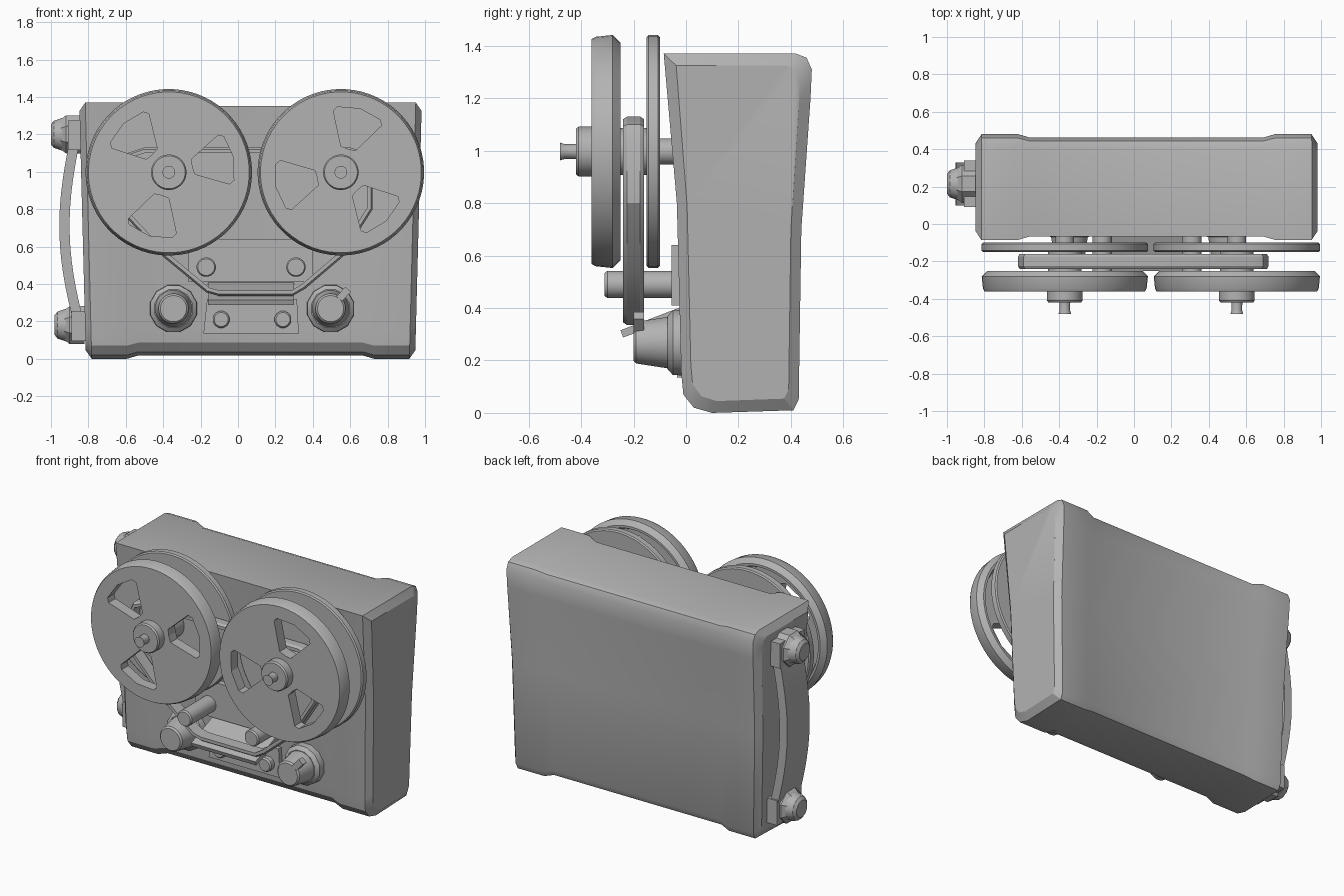
import bpy, bmesh
from math import sin, cos, pi, radians
from mathutils import Matrix, Vector

cube = bpy.data.objects.get("Cube")
if cube:
    bpy.data.objects.remove(cube, do_unlink=True)

grey = bpy.data.materials.new("plain_grey")
grey.use_nodes = True
grey.diffuse_color = (0.45, 0.45, 0.45, 1)
grey.node_tree.nodes["Principled BSDF"].inputs["Base Color"].default_value = (0.45, 0.45, 0.45, 1)


def finish(name, bm, smooth=True):
    bmesh.ops.recalc_face_normals(bm, faces=bm.faces)
    mesh = bpy.data.meshes.new(name)
    bm.to_mesh(mesh)
    bm.free()
    mesh.materials.append(grey)
    if smooth:
        mesh.shade_smooth()
        mesh.set_sharp_from_angle(angle=radians(30))
    obj = bpy.data.objects.new(name, mesh)
    bpy.context.collection.objects.link(obj)
    return obj


def loft(name, rings, closed=False, smooth=True):
    """Skin a list of equal rings; cap the ends, or join last to first."""
    bm = bmesh.new()
    loops = [[bm.verts.new(p) for p in ring] for ring in rings]
    n = len(loops[0])
    pairs = list(zip(loops, loops[1:]))
    if closed:
        pairs.append((loops[-1], loops[0]))
    else:
        bm.faces.new(loops[0])
        bm.faces.new(loops[-1])
    for a, b in pairs:
        for i in range(n):
            j = (i + 1) % n
            bm.faces.new((a[i], a[j], b[j], b[i]))
    return finish(name, bm, smooth)


def lathe(name, profile, centre, axis="Y", sides=32):
    """Turn (position along axis, radius) points round a line along axis."""
    u, v = centre
    rings = []
    for t, r in profile:
        ring = []
        for i in range(sides):
            a = 2 * pi * (i + 0.5) / sides
            p, q = u + r * cos(a), v + r * sin(a)
            ring.append((p, t, q) if axis == "Y" else (t, p, q))
        rings.append(ring)
    return loft(name, rings)


def prism(name, outline, a, b, axis="Y"):
    """Extrude an outline along Y (outline in x,z) or X (outline in y,z)."""
    put = (lambda p, t: (p[0], t, p[1])) if axis == "Y" else (lambda p, t: (t, p[0], p[1]))
    return loft(name, [[put(p, t) for p in outline] for t in (a, b)], smooth=False)


def box(name, x0, x1, y0, y1, z0, z1):
    return prism(name, [(x0, z0), (x1, z0), (x1, z1), (x0, z1)], y0, y1)


# Case: one side profile lofted across the width, waisted between raised ends
side = [(-0.085, 1.37), (0.42, 1.37), (0.46, 1.355), (0.48, 1.31), (0.475, 1.2),
        (0.44, 0.7), (0.43, 0.05), (0.41, 0.01), (0.1, 0.0), (0.03, 0.02),
        (-0.01, 0.07), (-0.018, 0.15), (-0.035, 0.8)]
stations = [(1, 0.045), (0.965, 0), (0.75, 0), (0.68, 0.018)]
stations = [(-u, d) for u, d in stations] + [(u, d) for u, d in reversed(stations)]
rings = []
for u, inset in stations:
    ring = []
    for y, z in side:
        y = 0.2 + (y - 0.2) * (1 - inset / 0.27)
        z = 0.685 + (z - 0.685) * (1 - inset / 0.685)
        ring.append((0.067 + u * (0.88 + 0.026 * z), y, z))
    rings.append(ring)
loft("case", rings)


# Reels: dished front flange with three windows, plain rear flange, hub, spindle
def window(centre, angle):
    polar = [(0.14, -17), (0.33, -24), (0.35, -20), (0.355, 0), (0.35, 20),
             (0.33, 24), (0.14, 17), (0.13, 0)]
    outline = [(centre[0] + r * cos(radians(angle + a)),
                centre[1] + r * sin(radians(angle + a))) for r, a in polar]
    return prism("window_cutter", outline, -0.5, -0.2)


def reel(prefix, x, first_angle):
    c = (x, 0.997)
    front = lathe(prefix + "_reel_front",
                  [(-0.36, 0.43), (-0.345, 0.438), (-0.28, 0.445), (-0.25, 0.415),
                   (-0.25, 0.4), (-0.29, 0.38)], c, sides=64)
    for k in range(3):
        cutter = window(c, first_angle + 120 * k)
        mod = front.modifiers.new("window", "BOOLEAN")
        mod.operation = "DIFFERENCE"
        mod.solver = "EXACT"
        mod.object = cutter
        bpy.context.view_layer.objects.active = front
        bpy.ops.object.modifier_apply(modifier=mod.name)
        bpy.data.objects.remove(cutter, do_unlink=True)
    lathe(prefix + "_reel_back",
          [(-0.15, 0.437), (-0.143, 0.445), (-0.107, 0.445), (-0.1, 0.437)], c, sides=64)
    lathe(prefix + "_reel_core", [(-0.3, 0.09), (-0.14, 0.09)], c)
    lathe(prefix + "_reel_shaft", [(-0.12, 0.05), (0.0, 0.05)], c)
    lathe(prefix + "_reel_hub", [(-0.42, 0.088), (-0.41, 0.095), (-0.35, 0.095)], c)
    lathe(prefix + "_spindle", [(-0.48, 0.034), (-0.46, 0.028), (-0.41, 0.03)], c, sides=20)


reel("right", -0.37, 13)
reel("left", 0.55, 73)

# Tape: thin closed band running round between the flanges
path = [(-0.5, 1.13), (0.6, 1.13), (0.69, 1.1), (0.72, 1.03), (0.72, 0.8), (0.56, 0.545),
        (0.36, 0.375), (0.29, 0.335), (-0.1, 0.335), (-0.17, 0.355), (-0.4, 0.545),
        (-0.62, 0.78), (-0.62, 1.03), (-0.59, 1.1)]
mid = Vector((0.05, 0.75))
rings = []
for i, p in enumerate(path):
    before, here, after = Vector(path[i - 1]), Vector(p), Vector(path[(i + 1) % len(path)])
    d = (after - before).normalized()
    inward = Vector((d.y, -d.x))
    if inward.dot(mid - here) < 0:
        inward.negate()
    section = [(0.01, -0.24), (0, -0.225), (0, -0.175), (0.01, -0.16), (0.03, -0.16), (0.03, -0.24)]
    rings.append([((here + inward * s).x, y, (here + inward * s).y) for s, y in section])
loft("tape", rings, closed=True)

# Head plate with tape guides
box("head_plate", -0.265, 0.4, -0.055, 0.02, 0.41, 0.64)
for prefix, x in (("right", -0.17), ("left", 0.31)):
    lathe(prefix + "_tape_guide", [(-0.31, 0.045), (-0.3, 0.052), (0.0, 0.052)], (x, 0.49), sides=20)

# Sloping shelf and the small panel below it
prism("shelf", [(0.01, 0.415), (-0.25, 0.315), (-0.24, 0.288), (0.01, 0.375)], -0.16, 0.3, "X")
prism("control_panel", [(-0.185, 0.135), (0.325, 0.135), (0.315, 0.32), (-0.165, 0.32)], -0.035, 0.02)
for prefix, x in (("right", -0.09), ("left", 0.24)):
    lathe(prefix + "_button", [(-0.075, 0.038), (-0.065, 0.046), (0.0, 0.046)], (x, 0.21), sides=12)

# Large control knobs on faceted collars
for prefix, x in (("right", -0.345), ("left", 0.495)):
    c = (x, 0.268)
    lathe(prefix + "_collar", [(-0.07, 0.105), (-0.05, 0.128), (0.0, 0.13)], c, sides=12)
    lathe(prefix + "_knob", [(-0.2, 0.07), (-0.19, 0.08), (-0.06, 0.1)], c)
pointer = box("knob_pointer", 0.07, 0.14, -0.2, -0.16, -0.02, 0.02)
pointer.matrix_world = Matrix.Translation((0.495, 0, 0.268)) @ Matrix.Rotation(radians(-48), 4, "Y")

# Carrying handle: bowed strap held by two bolted brackets
rings = []
for i in range(17):
    t = i / 16
    x = -0.865 + 0.03 * (1 - t) - 0.085 * sin(pi * t)
    z = 0.1 + 1.14 * t
    rings.append([(x - 0.02, 0.1, z), (x - 0.02, 0.33, z), (x + 0.035, 0.33, z), (x + 0.035, 0.1, z)])
loft("handle_strap", rings)
for prefix, z, dx in (("upper", 1.2, 0.0), ("lower", 0.18, 0.02)):
    box(prefix + "_bracket", -0.91 + dx, -0.8 + dx, 0.09, 0.34, z - 0.085, z + 0.075)
    c = (0.215, z)
    lathe(prefix + "_washer", [(-0.95 + dx, 0.085), (-0.92 + dx, 0.11), (-0.84 + dx, 0.11)],
          c, "X", 8)
    lathe(prefix + "_bolt", [(-1.0 + dx, 0.055), (-0.985 + dx, 0.075), (-0.94 + dx, 0.09)],
          c, "X", 12)
